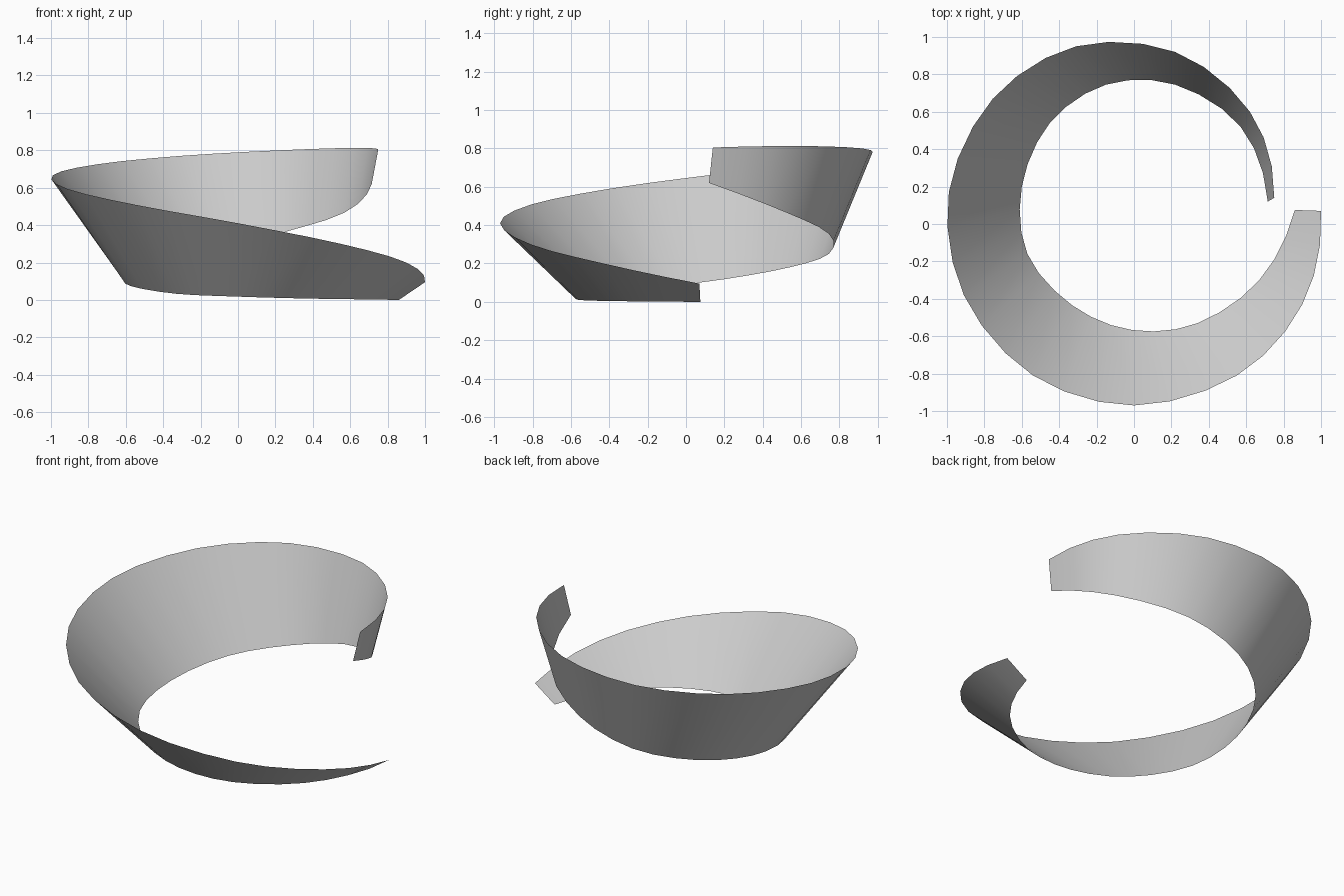
import bpy
from mathutils import Vector

if "Cube" in bpy.data.objects:
    bpy.data.objects.remove(bpy.data.objects["Cube"])

# Key rungs of the ribbon: (upper outer point, lower inner point)
KEYS = [
    ((1.00, .07, .095), (.86, .075, .0)),
    ((.90, -.43, .20), (.67, -.30, .003)),
    ((.55, -.81, .30), (.34, -.53, .008)),
    ((.00, -.97, .41), (-.01, -.567, .018)),
    ((-.54, -.81, .507), (-.33, -.435, .033)),
    ((-.91, -.38, .593), (-.57, -.16, .073)),
    ((-.99, .17, .667), (-.60, .20, .118)),
    ((-.755, .67, .725), (-.45, .54, .18)),
    ((-.31, .95, .77), (-.15, .745, .25)),
    ((.22, .92, .80), (.22, .745, .355)),
    ((.62, .60, .813), (.57, .52, .467)),
    ((.75, .14, .805), (.715, .12, .62)),
]
STEPS = 3


def smooth_path(points):
    """Catmull-Rom path with a fixed number of steps per key."""
    p = [Vector(q) for q in points]
    # quadratic extension keeps the curvature at both ends
    p = [3 * p[0] - 3 * p[1] + p[2]] + p + [3 * p[-1] - 3 * p[-2] + p[-3]]
    out = []
    for i in range(1, len(p) - 2):
        a, b, c, d = p[i - 1:i + 3]
        for s in range(STEPS):
            t = s / STEPS
            out.append(0.5 * (2 * b + (c - a) * t + (2 * a - 5 * b + 4 * c - d) * t ** 2
                              + (3 * b - a - 3 * c + d) * t ** 3))
    return out + [p[-2]]


# Open spiral ribbon: a single strip of quads between the two edges
outer = smooth_path([k[0] for k in KEYS])
inner = smooth_path([k[1] for k in KEYS])
n = len(outer)
for v in inner:
    v.z = max(v.z, 0)
faces = [(i, n + i, n + i + 1, i + 1) for i in range(n - 1)]
mesh = bpy.data.meshes.new("spiral_ribbon")
mesh.from_pydata(outer + inner, [], faces)
ribbon = bpy.data.objects.new("spiral_ribbon", mesh)
bpy.context.collection.objects.link(ribbon)
mesh.shade_smooth()
